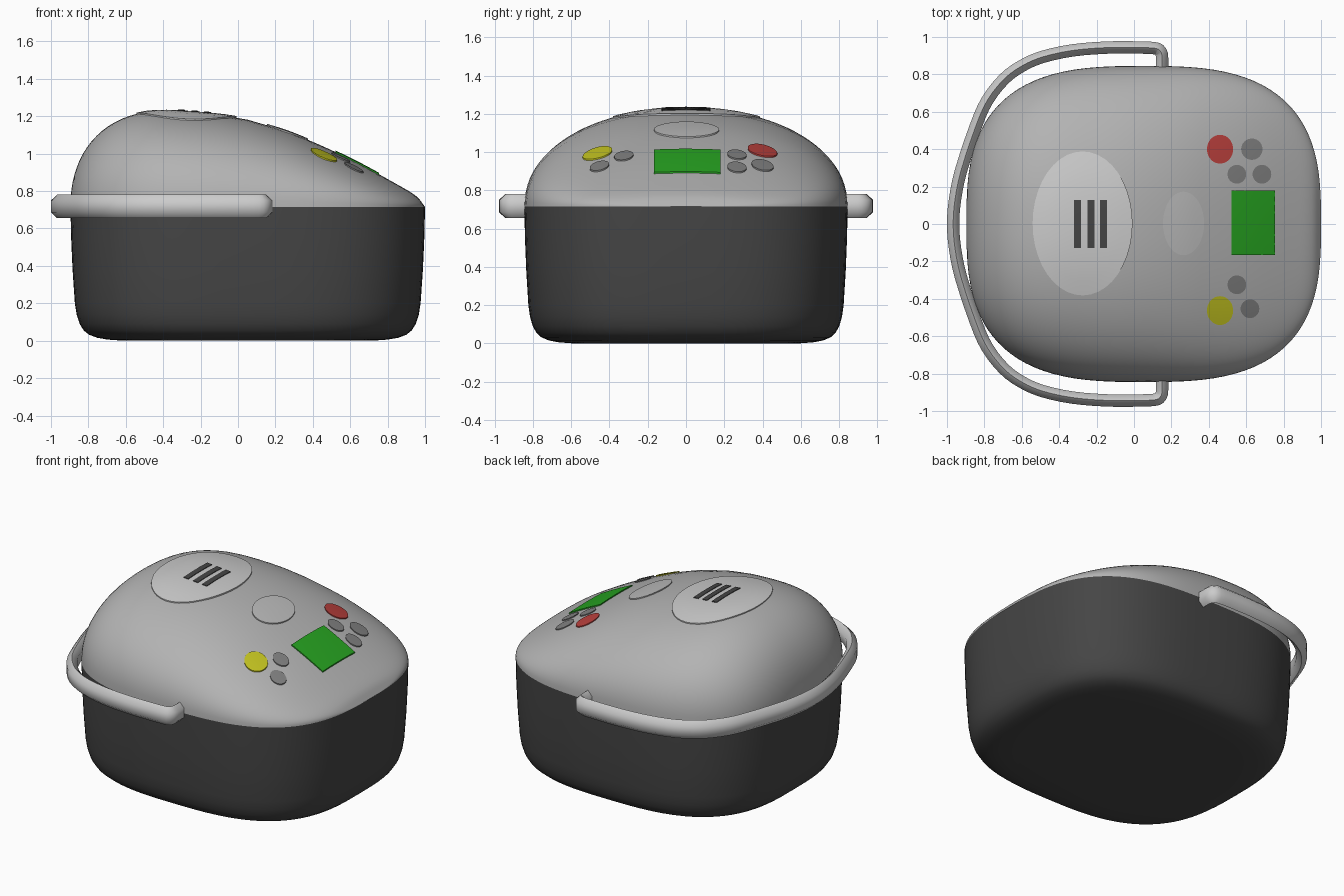
import bpy, bmesh, math
from mathutils import Vector

if "Cube" in bpy.data.objects:
    bpy.data.objects.remove(bpy.data.objects["Cube"])

CX, A, B, SEAM, N = 0.052, 0.948, 0.845, 0.715, 2.9   # plan: centre, half sizes, seam height, squareness


def material(name, r, g, b):
    m = bpy.data.materials.new(name)
    m.diffuse_color = (r, g, b, 1)
    m.use_nodes = True
    m.node_tree.nodes["Principled BSDF"].inputs["Base Color"].default_value = m.diffuse_color
    return m


CHARCOAL = material("charcoal", 0.06, 0.06, 0.06)
SILVER = material("silver", 0.45, 0.45, 0.45)
LIGHT = material("light_grey", 0.60, 0.60, 0.60)
PALE = material("pale_grey", 0.50, 0.50, 0.50)
GREY = material("button_grey", 0.22, 0.22, 0.22)
RED = material("red", 0.48, 0.05, 0.045)
YELLOW = material("yellow", 0.55, 0.55, 0.015)
GREEN = material("green", 0.02, 0.37, 0.015)


def spow(v, e):
    return math.copysign(abs(v) ** e, v)


def loft(name, rings, mat, closed=True, cap_start=False, cap_end=False, angle=35):
    """Skin a list of equal-length point rings."""
    bm = bmesh.new()
    vs = [[bm.verts.new(p) for p in r] for r in rings]
    n = len(rings[0])
    for a, b in zip(vs, vs[1:]):
        for i in range(n if closed else n - 1):
            j = (i + 1) % n
            bm.faces.new((a[i], a[j], b[j], b[i]))
    if cap_start:
        bm.faces.new(vs[0])
    if cap_end:
        bm.faces.new(vs[-1])
    bmesh.ops.remove_doubles(bm, verts=bm.verts, dist=1e-5)
    bmesh.ops.dissolve_degenerate(bm, edges=bm.edges, dist=1e-6)
    bmesh.ops.recalc_face_normals(bm, faces=bm.faces)
    me = bpy.data.meshes.new(name)
    bm.to_mesh(me)
    bm.free()
    me.materials.append(mat)
    ob = bpy.data.objects.new(name, me)
    bpy.context.collection.objects.link(ob)
    bpy.ops.object.select_all(action='DESELECT')
    ob.select_set(True)
    bpy.context.view_layer.objects.active = ob
    bpy.ops.object.shade_smooth_by_angle(angle=math.radians(angle))
    return ob


# Lid height: rounded back, then a curve sloping down to the front edge
RIDGE = [(-0.4, .513), (-0.2, .502), (0, .478), (.2, .424), (.33, .378),
         (.6, .256), (.866, .112), (.96, .052), (1.0, 0)]
X0, NL = -0.4, 2.2


def ridge(x):
    if x <= X0:
        d = min(1, (X0 - x) / (X0 - CX + A))
        return .513 * (1 - d ** 2.2) ** (1 / 2.2)
    if x >= 1:
        return 0
    i = max(k for k in range(len(RIDGE) - 1) if RIDGE[k][0] <= x)

    def slope(k):
        if k == 0:
            return 0
        p, q = RIDGE[k - 1], RIDGE[min(k + 1, len(RIDGE) - 1)]
        return (q[1] - p[1]) / (q[0] - p[0])
    (xa, ya), (xb, yb) = RIDGE[i], RIDGE[i + 1]
    h = xb - xa
    t = (x - xa) / h
    return ((2*t**3 - 3*t*t + 1) * ya + (t**3 - 2*t*t + t) * h * slope(i)
            + (3*t*t - 2*t**3) * yb + (t**3 - t*t) * h * slope(i + 1))


def lid_z(x, y):
    u = min(1, abs(x - CX) / A)
    w = B * (1 - u ** N) ** (1 / N)
    v = min(1, abs(y) / w)
    return SEAM + ridge(x) * (1 - v ** NL) ** (1 / NL)


# Body: squarish rings with a rounded bottom edge
SEG = 96
PROFILE = [(.70, 0), (.79, .006), (.85, .016), (.895, .032), (.925, .055), (.948, .09),
           (.965, .14), (.975, .2), (.988, .38), (.996, .55), (1, SEAM)]
plan = [(spow(math.cos(2 * math.pi * i / SEG), 2 / N), spow(math.sin(2 * math.pi * i / SEG), 2 / N))
        for i in range(SEG)]
loft("body", [[(CX + A * s * c, B * s * d, z) for c, d in plan] for s, z in PROFILE],
     CHARCOAL, cap_start=True)

# Lid: cross sections along x
rings = []
for i in range(SEG // 2 + 1):
    t = math.pi * i / (SEG // 2)
    x = CX - A * spow(math.cos(t), 2 / N)
    w = B * max(0, math.sin(t)) ** (2 / N)
    p = ridge(x)
    ring = []
    for k in range(49):
        f = math.pi * k / 48
        ring.append((x, -w * spow(math.cos(f), 2 / NL),
                     SEAM + p * max(0, math.sin(f)) ** (2 / NL)))
    rings.append(ring)
loft("lid", rings, SILVER, closed=False, angle=60)

# Plates that follow the lid surface
ROUND = [(math.cos(2 * math.pi * i / 40), math.sin(2 * math.pi * i / 40)) for i in range(40)]
edge = [-1 + i / 4 for i in range(8)]
SQUARE = ([(e, -1) for e in edge] + [(1, e) for e in edge]
          + [(-e, 1) for e in edge] + [(-1, -e) for e in edge])


def plate(name, x, y, rx, ry, mat, outline=ROUND, top=.007, bottom=-.002):
    def ring(s, off):
        pts = [(x + rx * s * a, y + ry * s * b) for a, b in outline]
        return [(px, py, lid_z(px, py) + off) for px, py in pts]
    loft(name, [ring(1, bottom)] + [ring(s, top) for s in (1, .8, .6, .4, .2, 0)], mat)


plate("steam_vent_plate", -.275, .003, .267, .385, LIGHT)
for i, x in enumerate((-.302, -.23, -.163)):
    plate(f"vent_slit_{i + 1}", x, 0, .018, .128, CHARCOAL, SQUARE, top=.011, bottom=.004)
plate("open_button", .265, .003, .11, .17, PALE)
plate("display", .637, .006, .117, .173, GREEN, SQUARE, top=.008)
plate("red_button", .46, .40, .07, .077, RED)
plate("yellow_button", .46, -.463, .07, .077, YELLOW)
for i, (x, y, r) in enumerate([(.63, .40, .057), (.55, .266, .05), (.684, .266, .05),
                               (.55, -.325, .05), (.62, -.453, .05)]):
    plate(f"grey_button_{i + 1}", x, y, r, r, GREY)

# Carry handle: hexagonal bar swept round the back, mirrored in y
half = [(.15, .82), (.15, .895), (.14, .925), (.11, .94), (0, .944), (-.15, .943), (-.33, .928),
        (-.49, .893), (-.60, .845), (-.695, .775), (-.785, .66), (-.847, .52), (-.925, .285), (-.957, .13)]
ctrl = [Vector(p) for p in half + [(-.967, 0)] + [(x, -y) for x, y in reversed(half)]]
path = []
for i in range(len(ctrl) - 1):
    p0, p1, p2, p3 = (ctrl[max(0, i - 1)], ctrl[i], ctrl[i + 1], ctrl[min(len(ctrl) - 1, i + 2)])
    for k in range(3):
        t = k / 3
        path.append(.5 * (2*p1 + (p2 - p0)*t + (2*p0 - 5*p1 + 4*p2 - p3)*t*t + (3*p1 - p0 - 3*p2 + p3)*t**3))
path.append(ctrl[-1])
SECTION = [(0, .063), (.033, .032), (.033, -.032), (0, -.063), (-.033, -.032), (-.033, .032)]
rings = []
for i, p in enumerate(path):
    d = (path[min(i + 1, len(path) - 1)] - path[max(i - 1, 0)]).normalized()
    rings.append([(p.x - d.y * s, p.y + d.x * s, .718 + h) for s, h in SECTION])
loft("handle", rings, LIGHT, cap_start=True, cap_end=True, angle=70)
